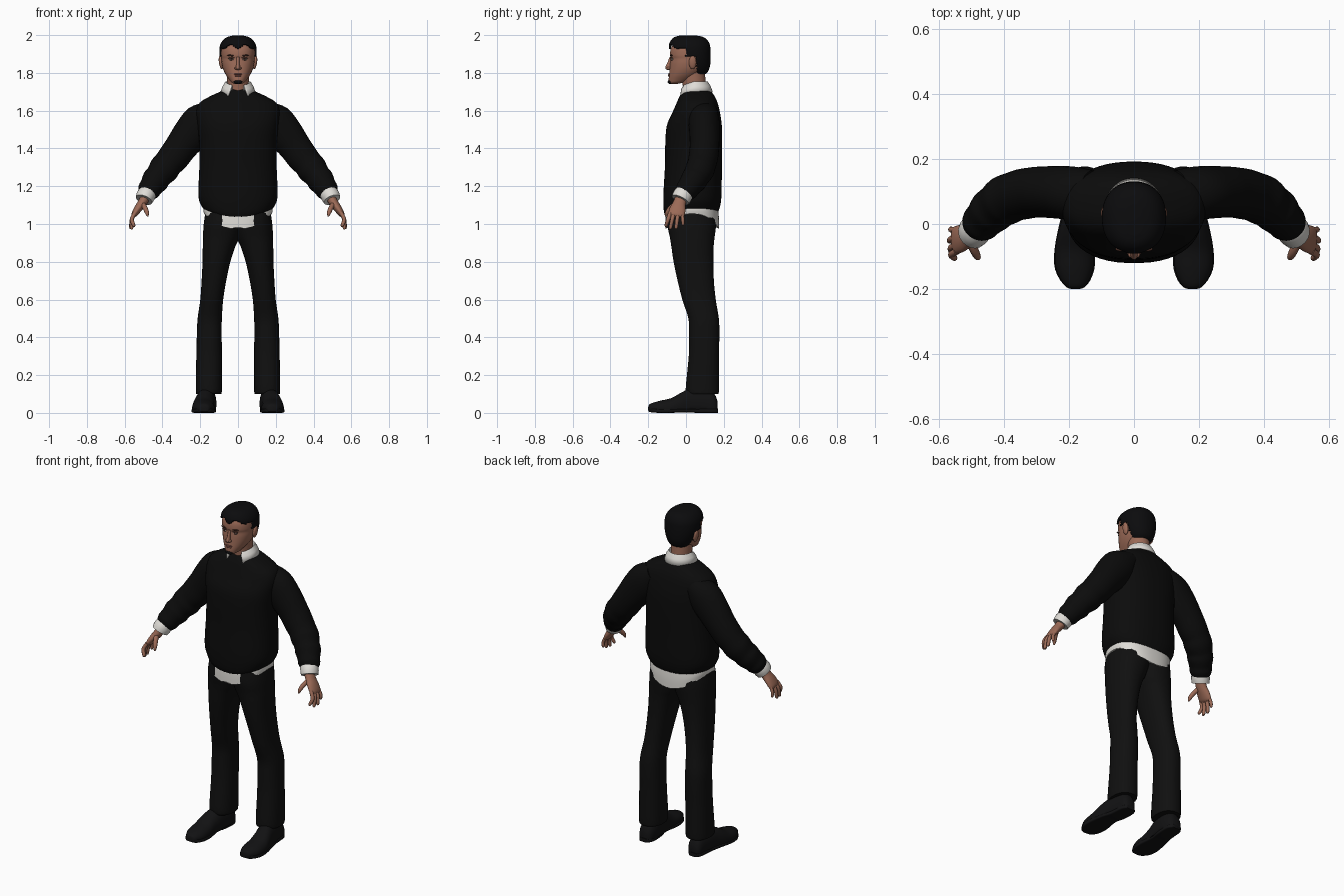
import bpy, bmesh, math
from mathutils import Vector, Matrix


def mat(name, r, g, b):
    m = bpy.data.materials.new(name)
    m.diffuse_color = (r, g, b, 1)
    return m


KNIT = mat("black_knit", .0035, .0035, .0035)
CLOTH = mat("black_cloth", .005, .005, .005)
LEATHER = mat("black_leather", .006, .006, .0065)
HAIR = mat("black_hair", .0035, .0035, .004)
SKIN = mat("skin", .33, .145, .095)
LIP = mat("lip", .24, .085, .065)
SHIRT = mat("white_cotton", .74, .72, .68)
EYE = mat("eye_white", .4, .34, .3)
BROW = mat("brow", .06, .025, .018)


def finish(bm, name, material, angle=50):
    bmesh.ops.recalc_face_normals(bm, faces=bm.faces)
    me = bpy.data.meshes.new(name)
    bm.to_mesh(me)
    bm.free()
    me.materials.append(material)
    ob = bpy.data.objects.new(name, me)
    bpy.context.collection.objects.link(ob)
    bpy.ops.object.select_all(action='DESELECT')
    ob.select_set(True)
    bpy.context.view_layer.objects.active = ob
    bpy.ops.object.shade_smooth_by_angle(angle=math.radians(angle))
    return ob


def smooth(rows, n):
    """Catmull-Rom subdivision of a table of rows."""
    p = [rows[0]] + list(rows) + [rows[-1]]
    out = []
    for i in range(1, len(p) - 2):
        for k in range(n):
            t = k / n
            out.append([.5 * (2 * b + (c - a) * t + (2 * a - 5 * b + 4 * c - d) * t * t
                              + (3 * b - a - 3 * c + d) * t ** 3)
                        for a, b, c, d in zip(*p[i - 1:i + 3])])
    return out + [list(rows[-1])]


def skin(name, rings, material, cut=None):
    """Bridge rings of points, cap both ends, drop faces chosen by cut."""
    bm = bmesh.new()
    vs = [[bm.verts.new(p) for p in r] for r in rings]
    n = len(rings[0])
    for a, b in zip(vs, vs[1:]):
        for i in range(n):
            j = (i + 1) % n
            bm.faces.new((a[i], a[j], b[j], b[i]))
    bm.faces.new(vs[0])
    bm.faces.new(vs[-1])
    if cut:
        dead = [f for f in bm.faces if cut(f.calc_center_median())]
        bmesh.ops.delete(bm, geom=dead, context='FACES')
    return finish(bm, name, material)


def spow(v, e):
    return math.copysign(abs(v) ** e, v)


def loft(name, rows, material, side=1, axis='z', e=1.0, n=32, sub=4, warp=None, cut=None):
    """Rows are (station, x0, x1, w0, w1): box limits of each oval section."""
    rings = []
    for s, x0, x1, w0, w1 in smooth(rows, sub):
        ring = []
        for i in range(n):
            a = 2 * math.pi * (i + .5) / n
            x = (x0 + x1) / 2 + (x1 - x0) / 2 * spow(math.cos(a), e)
            w = (w0 + w1) / 2 + (w1 - w0) / 2 * spow(math.sin(a), e)
            p = Vector((x, w, s) if axis == 'z' else (x, s, w))
            p = warp(p) if warp else p
            p.x *= side
            ring.append(p)
        rings.append(ring)
    return skin(name, rings, material, cut)


def tube(name, rows, material, side=1, n=20, sub=4):
    """Rows are (x, y, z, radius sideways, radius front to back)."""
    rows = smooth(rows, sub)
    pts = [Vector(r[:3]) for r in rows]
    rings = []
    for i, r in enumerate(rows):
        t = (pts[min(i + 1, len(pts) - 1)] - pts[max(i - 1, 0)]).normalized()
        u = t.cross(Vector((0, 1, 0))).normalized()
        v = t.cross(u)
        ring = []
        for k in range(n):
            a = 2 * math.pi * k / n
            p = pts[i] + u * r[3] * math.cos(a) + v * r[4] * math.sin(a)
            p.x *= side
            ring.append(p)
        rings.append(ring)
    return skin(name, rings, material)


def ball(name, loc, size, material, roll=0):
    bm = bmesh.new()
    m = Matrix.Translation(loc) @ Matrix.Rotation(roll, 4, 'Y') @ Matrix.Diagonal((*size, 1))
    bmesh.ops.create_uvsphere(bm, u_segments=16, v_segments=10, radius=1, matrix=m)
    return finish(bm, name, material)


# Sweater body, hem raised at the sides and back
def hem(p):
    k = max(0, min(1, (1.13 - p.z) / .09))
    s = min(1, (p.x / .185) ** 2)
    p.z += k * (.035 * s + (.02 * (1 - s) if p.y > .03 else -.008 * (1 - s)))
    return p


loft("sweater_body", [
    (1.04, -.175, .175, -.105, .165), (1.07, -.192, .192, -.117, .178),
    (1.15, -.21, .21, -.12, .188), (1.3, -.205, .205, -.112, .19),
    (1.42, -.205, .205, -.11, .192), (1.52, -.215, .215, -.102, .19),
    (1.59, -.222, .222, -.072, .18), (1.64, -.205, .205, -.05, .168),
    (1.675, -.15, .15, -.035, .152), (1.70, -.095, .095, -.02, .135),
    (1.715, -.065, .065, -.01, .115)], KNIT, e=.85, n=48, warp=hem)


# Shirt tail under the sweater, longer at front and back
def tail(p):
    k = max(0, min(1, (1.1 - p.z) / .1))
    s = min(1, (p.x / .18) ** 2)
    notch = .03 * max(0, 1 - abs(p.x) / .02) if p.y < 0 else 0
    p.z += k * (.055 * s - .028 * (1 - s) + notch)
    return p


loft("shirt_tail", [(1.0, -.18, .18, -.11, .175), (1.05, -.184, .184, -.108, .174),
                    (1.12, -.18, .18, -.1, .165)], SHIRT, e=.85, n=64, warp=tail)

for s, tag in ((1, "left"), (-1, "right")):
    # Sleeve with soft folds, cuff and hand
    tube(tag + "_sleeve", [
        (.13, .09, 1.60, .06, .075), (.19, .095, 1.545, .098, .082), (.25, .098, 1.475, .096, .08),
        (.30, .098, 1.41, .086, .078), (.34, .092, 1.355, .083, .078), (.37, .084, 1.32, .078, .076),
        (.395, .073, 1.287, .08, .077), (.42, .055, 1.255, .07, .071), (.438, .04, 1.23, .072, .07),
        (.458, .018, 1.2, .062, .062), (.472, .003, 1.178, .06, .06), (.482, -.01, 1.16, .05, .05)],
        KNIT, s, n=28)
    tube(tag + "_cuff", [(.472, .0, 1.175, .046, .048), (.488, -.018, 1.15, .05, .052),
                         (.498, -.03, 1.128, .046, .05)], SHIRT, s)
    tube(tag + "_palm", [(.485, -.02, 1.15, .027, .032), (.508, -.035, 1.11, .024, .034),
                         (.53, -.044, 1.08, .021, .042), (.548, -.05, 1.052, .016, .043),
                         (.553, -.052, 1.04, .009, .036)], SKIN, s)
    for i, (y, ty, tx, tz) in enumerate(((-.084, -.105, .552, .985), (-.063, -.082, .563, .972),
                                         (-.041, -.052, .567, .974), (-.019, -.016, .562, .992))):
        r = .0105 if i < 3 else .009
        tube(f"{tag}_finger_{i + 1}", [(.545, y, 1.06, r, r), (.562, (y + ty) / 2, 1.025, r, r),
                                       (tx, ty, tz + .008, r * .85, r * .85), (tx, ty, tz, .003, .003)],
             SKIN, s, n=10)
    tube(tag + "_thumb", [(.508, -.045, 1.11, .014, .016), (.492, -.08, 1.085, .013, .014),
                          (.482, -.1, 1.06, .011, .011), (.478, -.107, 1.04, .004, .004)], SKIN, s, n=10)

    # Trouser leg
    loft(tag + "_trouser_leg", [
        (.10, .088, .222, .005, .172), (.13, .085, .224, -.002, .175), (.3, .085, .221, .014, .175),
        (.42, .086, .218, .016, .177), (.5, .085, .214, .012, .174), (.6, .078, .2, -.02, .158),
        (.7, .062, .193, -.045, .148), (.8, .04, .188, -.066, .145), (.88, .014, .187, -.078, .147),
        (.93, -.01, .186, -.086, .152), (1.0, -.03, .182, -.1, .16), (1.08, -.03, .17, -.095, .155)],
        CLOTH, s, e=.88, n=28)

    # Shoe with sole
    def ground(p):
        p.z = max(p.z, .012)
        return p
    loft(tag + "_shoe", [
        (-.2, .168, .192, 0, .03), (-.19, .148, .213, 0, .048), (-.14, .126, .24, -.02, .064),
        (-.08, .124, .243, -.03, .078), (-.03, .126, .235, -.03, .105), (.02, .12, .222, -.03, .127),
        (.1, .114, .21, -.03, .127), (.15, .122, .203, -.03, .1), (.167, .14, .188, 0, .06)],
        LEATHER, s, axis='y', e=.9, n=24, warp=ground)
    loft(tag + "_sole", [
        (-.198, .168, .192, .008, .022), (-.185, .142, .218, .003, .022), (-.14, .122, .243, 0, .022),
        (-.08, .12, .245, 0, .022), (.0, .13, .23, .003, .022), (.06, .12, .215, 0, .022),
        (.14, .118, .208, 0, .022), (.17, .14, .19, 0, .022)],
        LEATHER, s, axis='y', e=.4, n=24, sub=3)

    # Ear, eye, brow
    ball(tag + "_ear", (s * .09, .035, 1.855), (.011, .02, .036), SKIN, s * .15)
    ball(tag + "_eye", (s * .034, -.073, 1.872), (.014, .008, .006), EYE)
    ball(tag + "_iris", (s * .034, -.0785, 1.872), (.0055, .004, .0055), BROW)
    ball(tag + "_upper_lid", (s * .034, -.075, 1.879), (.018, .009, .0035), BROW, s * .08)
    ball(tag + "_brow", (s * .036, -.077, 1.892), (.022, .008, .004), BROW, s * -.08)
    ball(tag + "_nostril_wing", (s * .011, -.092, 1.825), (.008, .011, .007), SKIN)

# Neck and head
loft("neck", [(1.66, -.055, .055, -.015, .105), (1.72, -.056, .056, -.016, .105),
              (1.82, -.06, .06, -.03, .1)], SKIN)
loft("head", [
    (1.742, -.018, .018, -.083, -.045), (1.75, -.034, .034, -.09, -.01), (1.765, -.047, .047, -.092, .03),
    (1.79, -.065, .065, -.09, .07), (1.82, -.079, .079, -.087, .1), (1.85, -.086, .086, -.084, .11),
    (1.875, -.088, .088, -.081, .115), (1.895, -.09, .09, -.085, .116), (1.93, -.088, .088, -.08, .112),
    (1.96, -.072, .072, -.06, .095), (1.98, -.04, .04, -.03, .065)], SKIN, e=.92)
loft("nose", [(1.815, -.006, .006, -.098, -.07), (1.822, -.013, .013, -.108, -.07),
              (1.832, -.011, .011, -.109, -.07), (1.855, -.008, .008, -.098, -.07),
              (1.885, -.009, .009, -.087, -.07)], SKIN, n=16)
ball("upper_lip", (0, -.088, 1.793), (.022, .008, .004), LIP)
ball("lower_lip", (0, -.088, 1.785), (.019, .008, .005), LIP)
ball("chin_beard", (0, -.083, 1.752), (.023, .014, .011), HAIR)


# Hair shell, open over the face and ears
def hairline(c):
    if c.z > 1.94 - .012 * math.cos(c.x * 75):
        return False
    return c.y < (.0 if c.z > 1.885 else .055 if c.z > 1.835 else .06)


hair = loft("hair", [
    (1.795, -.05, .05, .02, .105), (1.81, -.066, .066, -.02, .118), (1.84, -.084, .084, -.06, .128),
    (1.88, -.096, .096, -.08, .131), (1.92, -.099, .099, -.09, .13), (1.95, -.094, .094, -.09, .126),
    (1.975, -.078, .078, -.078, .112), (1.99, -.056, .056, -.06, .09), (1.997, -.03, .03, -.035, .06)],
    HAIR, n=64, sub=6, e=.92, cut=hairline)
mod = hair.modifiers.new("thickness", 'SOLIDIFY')
mod.thickness = .012
mod.offset = -1

# Shirt collar, open at the front with two pointed tips
bm = bmesh.new()
rows, N = [], 48
for i in range(N + 1):
    t = i / N
    a = -math.pi / 2 + .5 + t * (2 * math.pi - 1.0)
    c, sn = math.cos(a), math.sin(a)
    front = max(0, -sn)
    b = a + (.12 if t < .5 else -.12) * front
    tip = max(0, 1 - min(t, 1 - t) / .1)
    rows.append([bm.verts.new(p) for p in (
        (.058 * c, .045 + .062 * sn, 1.70 - .025 * front),
        (.066 * c, .047 + .068 * sn, 1.752 - .022 * front),
        (.078 * c, .047 + .08 * sn, 1.73 - .02 * front),
        (.09 * math.cos(b), .047 + .092 * math.sin(b), 1.698 - .012 * front - .012 * tip))])
for p, q in zip(rows, rows[1:]):
    for k in range(3):
        bm.faces.new((p[k], q[k], q[k + 1], p[k + 1]))
collar = finish(bm, "shirt_collar", SHIRT)
mod = collar.modifiers.new("thickness", 'SOLIDIFY')
mod.thickness = .006
mod.offset = 0
